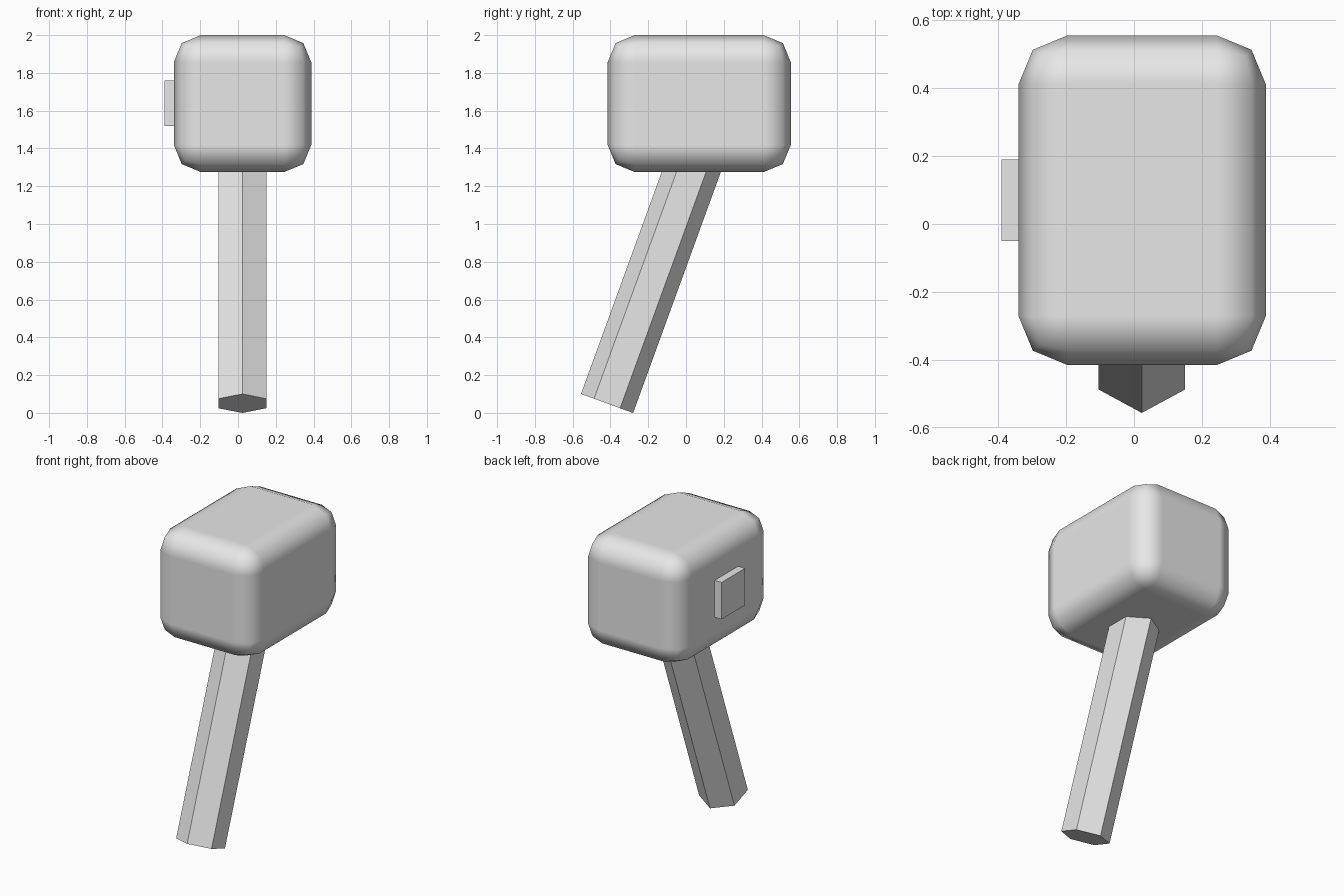
import bpy
import math
from mathutils import Vector

if "Cube" in bpy.data.objects:
    bpy.data.objects.remove(bpy.data.objects["Cube"])

grey = bpy.data.materials.new("plain grey")
grey.diffuse_color = (0.8, 0.8, 0.8, 1)
grey.use_nodes = True
grey.node_tree.nodes["Principled BSDF"].inputs["Base Color"].default_value = grey.diffuse_color


def box(name, low, high):
    """Box between two opposite corners."""
    low, high = Vector(low), Vector(high)
    bpy.ops.mesh.primitive_cube_add(size=1, location=(low + high) / 2)
    obj = bpy.context.object
    obj.name = name
    obj.scale = high - low
    bpy.ops.object.transform_apply(location=False, rotation=False, scale=True)
    obj.data.materials.append(grey)
    return obj


# Hammer head: block with two-step rounded edges, smooth shaded
head = box("head", (-0.34, -0.415, 1.275), (0.388, 0.555, 2.0))
bpy.ops.object.shade_smooth()
bevel = head.modifiers.new("rounded edges", 'BEVEL')
bevel.width = 0.144
bevel.segments = 2
bevel.limit_method = 'NONE'
bevel.harden_normals = True

# Small square plate on the left side
box("side_plate", (-0.39, -0.05, 1.52), (-0.30, 0.19, 1.76))

# Hexagonal handle leaning back into the head
tilt = math.radians(20)
length = 1.5
axis = Vector((0, math.sin(tilt), math.cos(tilt)))
bottom = Vector((0.023, -0.418, 0.05))
bpy.ops.mesh.primitive_cylinder_add(
    vertices=6, radius=0.147, depth=length,
    location=bottom + axis * length / 2, rotation=(-tilt, 0, 0))
handle = bpy.context.object
handle.name = "handle"
handle.data.materials.append(grey)
